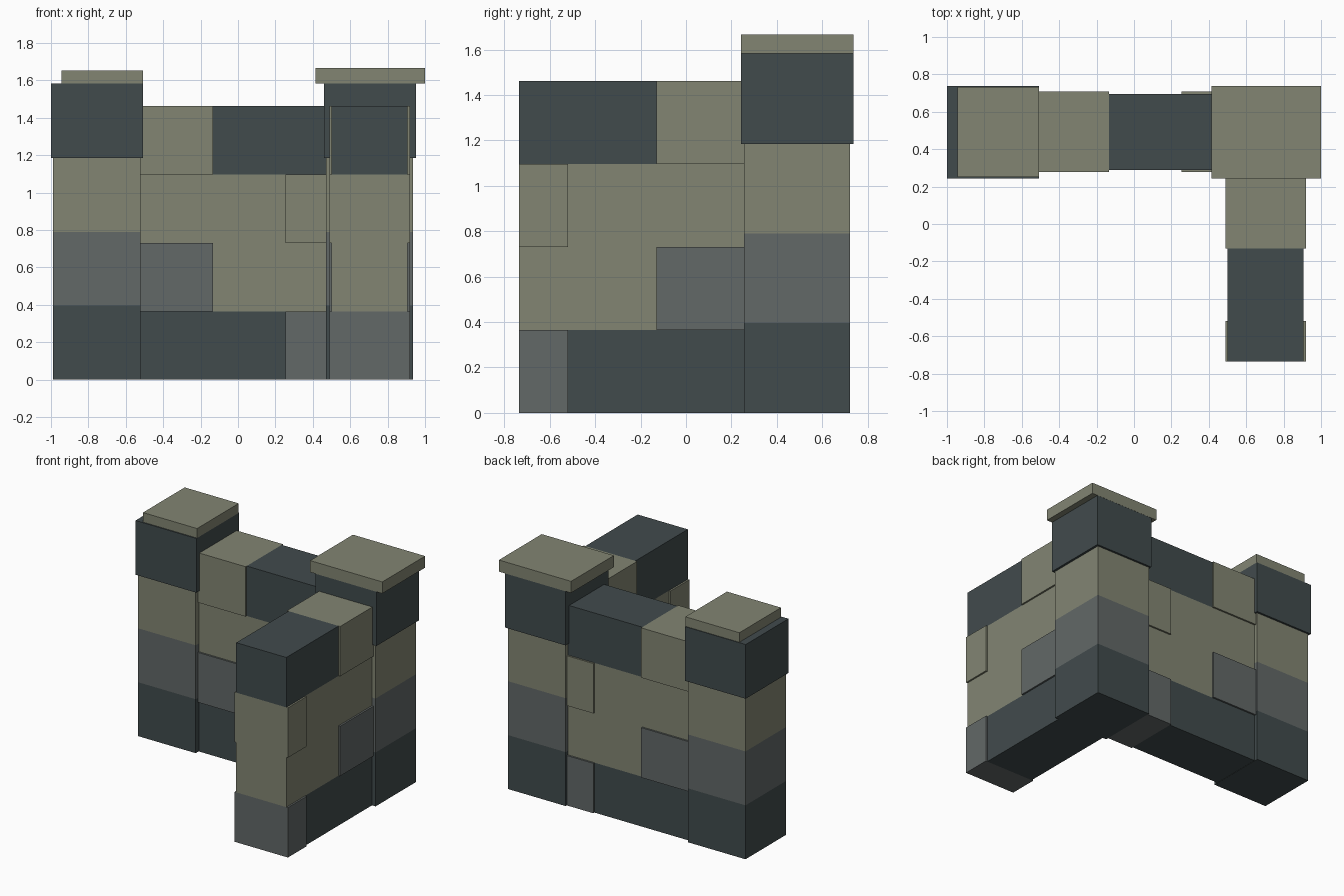
import bpy
import bmesh

if "Cube" in bpy.data.objects:
    bpy.data.objects.remove(bpy.data.objects["Cube"])


def material(name, rgb):
    m = bpy.data.materials.new(name)
    m.diffuse_color = (*rgb, 1.0)
    m.use_nodes = True
    m.node_tree.nodes["Principled BSDF"].inputs["Base Color"].default_value = m.diffuse_color
    return m


TAN = material("tan_stone", (0.224, 0.235, 0.171))
GRAY = material("mid_gray_stone", (0.122, 0.138, 0.136))
DARK = material("dark_slate_stone", (0.053, 0.070, 0.073))


def box(name, x, y, z, mat):
    """Box from (min, max) ranges on each axis."""
    bm = bmesh.new()
    bmesh.ops.create_cube(bm, size=1.0)
    for v in bm.verts:
        v.co = [r[0] if c < 0 else r[1] for c, r in zip(v.co, (x, y, z))]
    me = bpy.data.meshes.new(name)
    bm.to_mesh(me)
    bm.free()
    me.materials.append(mat)
    ob = bpy.data.objects.new(name, me)
    bpy.context.collection.objects.link(ob)
    return ob


# Pillars: three stacked blocks and a wider dark head
for side, x0, x1, h0, h1 in (("end", -0.988, -0.522, -1.0, -0.507),
                             ("corner", 0.470, 0.936, 0.460, 0.953)):
    for i, mat in enumerate((DARK, GRAY, TAN)):
        box(f"{side}_pillar_block_{i + 1}", (x0, x1), (0.256, 0.722),
            (0.395 * i, 0.395 * (i + 1)), mat)
    box(f"{side}_pillar_head", (h0, h1), (0.242, 0.737), (1.185, 1.582), DARK)

# Cap slabs
box("end_pillar_cap", (-0.945, -0.507), (0.250, 0.732), (1.582, 1.652), TAN)
box("corner_pillar_cap", (0.415, 1.0), (0.242, 0.738), (1.582, 1.667), TAN)

# Wall courses: (start, end, colour, is short block), in distance along the wall.
# Short blocks stand slightly proud of the long ones.
A, B, C, D = 0.0, 0.217, 0.605, 0.992
COURSES = [
    [(A, B, GRAY, True), (B, D, DARK, False)],
    [(A, C, TAN, False), (C, D, GRAY, True)],
    [(A, B, TAN, True), (B, D, TAN, False)],
    [(A, C, DARK, False), (C, D, TAN, True)],
]
H = 0.3655
for row, course in enumerate(COURSES):
    z = (H * row, H * (row + 1))
    for n, (s, e, mat, short) in enumerate(course):
        half = 0.216 if short else 0.203
        # back wall runs from the corner pillar to the end pillar
        box(f"back_wall_block_{row + 1}_{n + 1}", (0.472 - e, 0.472 - s),
            (0.493 - half, 0.493 + half), z, mat)
        # side wall runs from its free front end to the corner pillar
        box(f"side_wall_block_{row + 1}_{n + 1}", (0.704 - half, 0.704 + half),
            (-0.736 + s, -0.736 + e), z, mat)
